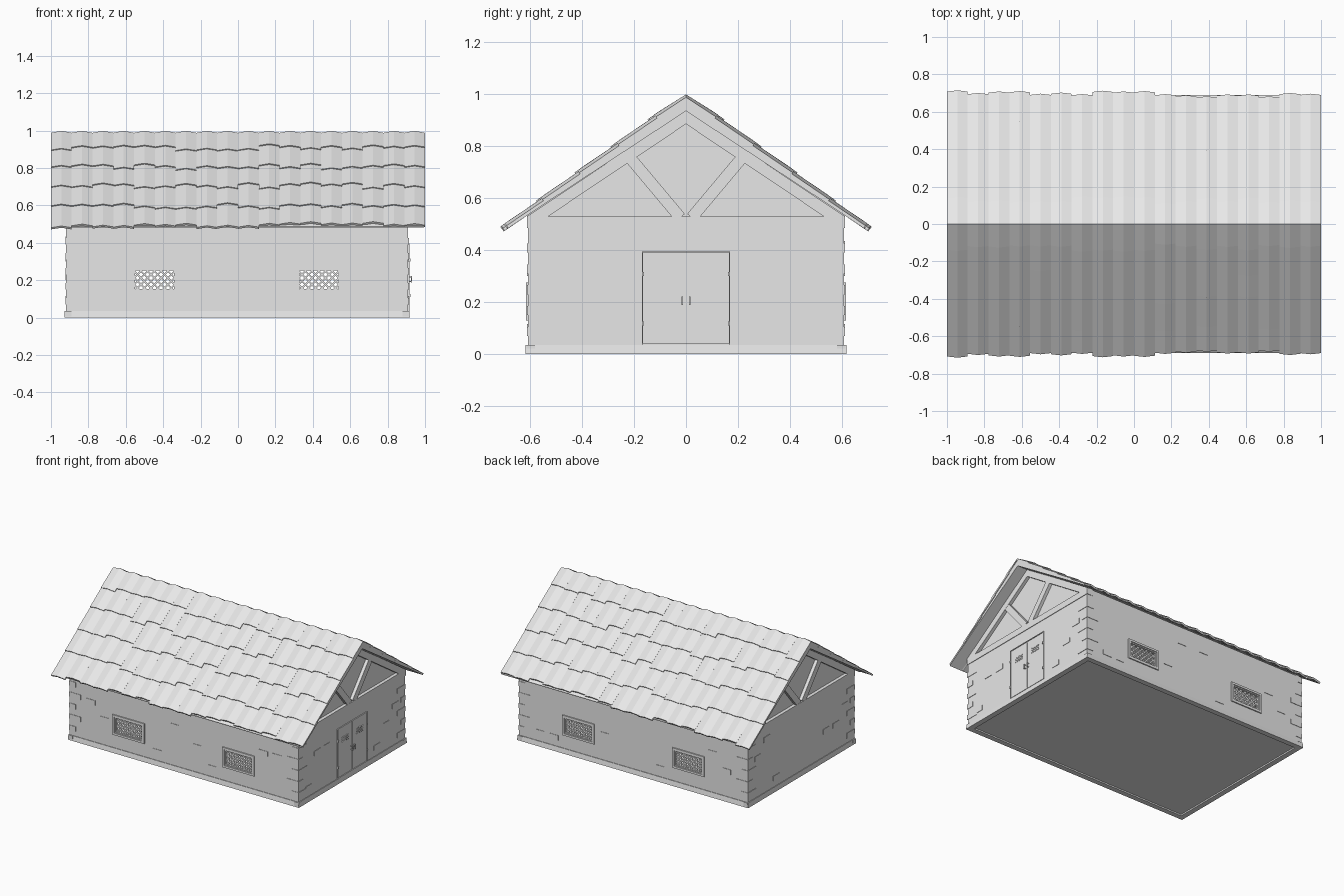
import bpy
import bmesh
import random
from mathutils import Vector

if "Cube" in bpy.data.objects:
    bpy.data.objects.remove(bpy.data.objects["Cube"], do_unlink=True)

random.seed(4)
grey = bpy.data.materials.new("light_grey")
grey.use_nodes = True
grey.diffuse_color = (0.8, 0.8, 0.8, 1)
grey.node_tree.nodes["Principled BSDF"].inputs["Base Color"].default_value = (0.8, 0.8, 0.8, 1)

X0, X1, Y = -0.92, 0.91, 0.608      # wall faces
BEAM = 0.485                        # foot of the gable
WINDOWS = (-0.447, 0.432)
WZ0, WZ1, WW = 0.145, 0.26, 0.1125  # window opening


def prism(bm, pts, axis, a, b):
    """Extrude a 2D outline along x (points are y, z) or y (points are x, z)."""
    def place(p, t):
        return (t, p[0], p[1]) if axis == "x" else (p[0], t, p[1])
    low = [bm.verts.new(place(p, a)) for p in pts]
    high = [bm.verts.new(place(p, b)) for p in pts]
    bm.faces.new(low)
    bm.faces.new(high[::-1])
    for i in range(len(pts)):
        j = (i + 1) % len(pts)
        bm.faces.new((low[i], low[j], high[j], high[i]))


def box(bm, x, y, z):
    prism(bm, [(x[0], z[0]), (x[1], z[0]), (x[1], z[1]), (x[0], z[1])], "y", *y)


def bar(bm, p, q, width, axis, a, b):
    p, q = Vector(p), Vector(q)
    d = (q - p).normalized() * width / 2
    n = Vector((-d.y, d.x))
    prism(bm, [p + n, q + n, q - n, p - n], axis, a, b)


def frame(bm, u, v, w, axis, a, b):
    """Rectangular frame of width w outside the opening u by v."""
    for lo, hi in ((u[0] - w, u[0]), (u[1], u[1] + w)):
        prism(bm, [(lo, v[0] - w), (hi, v[0] - w), (hi, v[1] + w), (lo, v[1] + w)], axis, a, b)
    for lo, hi in ((v[0] - w, v[0]), (v[1], v[1] + w)):
        prism(bm, [(u[0], lo), (u[1], lo), (u[1], hi), (u[0], hi)], axis, a, b)


def lattice(bm, u, v, pitch, width, axis, a, b):
    """Crossing diagonal bars clipped to the opening u by v."""
    w, h = u[1] - u[0], v[1] - v[0]
    for i in range(1, int((w + h) / pitch) + 1):
        c = i * pitch
        s, e = max(0, c - w), min(h, c)
        if e - s > width:
            bar(bm, (u[0] + c - s, v[0] + s), (u[0] + c - e, v[0] + e), width, axis, a, b)
            bar(bm, (u[1] - c + s, v[0] + s), (u[1] - c + e, v[0] + e), width, axis, a, b)


def finish(bm, name, mirror=False):
    bmesh.ops.recalc_face_normals(bm, faces=bm.faces)
    mesh = bpy.data.meshes.new(name)
    bm.to_mesh(mesh)
    bm.free()
    mesh.materials.append(grey)
    ob = bpy.data.objects.new(name, mesh)
    bpy.context.scene.collection.objects.link(ob)
    if mirror:
        mod = ob.modifiers.new("both_sides", "MIRROR")
        mod.use_axis = (False, True, False)
        mod.use_mirror_merge = False
    return ob


# Plinth with a sloped outer face, and floor slab
bm = bmesh.new()
for s in (1, -1):
    prism(bm, [(s * 0.58, 0), (s * 0.618, 0), (s * 0.612, 0.035), (s * 0.58, 0.035)],
          "x", X0 - 0.008, X1 + 0.006)
for x, s in ((X0, -1), (X1, 1)):
    prism(bm, [(x - s * 0.03, 0), (x + s * 0.009, 0), (x + s * 0.004, 0.035), (x - s * 0.03, 0.035)],
          "y", -0.617, 0.617)
finish(bm, "plinth")
bm = bmesh.new()
box(bm, (X0 + 0.02, X1 - 0.02), (-0.59, 0.59), (0.01, 0.03))
finish(bm, "floor")

# Long walls, left open at the windows
bm = bmesh.new()
wy = (Y - 0.03, Y)
box(bm, (X0, X1), wy, (0.01, WZ0))
box(bm, (X0, X1), wy, (WZ1, 0.53))
edges = [X0] + [w + s * WW for w in WINDOWS for s in (-1, 1)] + [X1]
for a, b in zip(edges[::2], edges[1::2]):
    box(bm, (a, b), wy, (WZ0, WZ1))
finish(bm, "long_walls", True)

# Windows: stepped frame and diagonal grille
bm = bmesh.new()
for w in WINDOWS:
    u = (w - WW, w + WW)
    frame(bm, u, (WZ0, WZ1), 0.015, "y", Y - 0.01, Y + 0.008)
    frame(bm, (u[0] + 0.008, u[1] - 0.008), (WZ0 + 0.008, WZ1 - 0.008), 0.008, "y", Y - 0.02, Y + 0.002)
    lattice(bm, u, (WZ0, WZ1), 0.036, 0.009, "y", Y - 0.016, Y - 0.006)
finish(bm, "windows", True)

# End walls, recessed gable panels and truss timbers
for name, x, s in (("right", X1, 1), ("left", X0, -1)):
    bm = bmesh.new()
    box(bm, sorted((x, x - s * 0.03)), (-Y, Y), (0.01, BEAM))
    finish(bm, name + "_end_wall")
    bm = bmesh.new()
    prism(bm, [(-0.61, BEAM), (0.61, BEAM), (0.61, 0.535), (0, 0.94), (-0.61, 0.535)],
          "x", x - s * 0.045, x - s * 0.02)
    finish(bm, name + "_gable_panel")
    bm = bmesh.new()
    a, b = x - s * 0.03, x + s * 0.004
    prism(bm, [(-0.612, BEAM), (0.612, BEAM), (0.612, 0.53), (-0.612, 0.53)], "x", a, b)
    for m in (1, -1):
        prism(bm, [(0, 0.885), (m * 0.53, 0.53), (m * 0.612, 0.53), (0, 0.938)], "x", a, b)
        bar(bm, (m * 0.022, 0.525), (m * 0.215, 0.755), 0.045, "x", a, b - s * 0.001)
    finish(bm, name + "_truss")

# Double door with frame, vents, handles and hinges
bm = bmesh.new()
for m in (1, -1):
    ys = sorted((m * 0.002, m * 0.163))
    box(bm, (X1 - 0.01, X1 + 0.004), ys, (0.042, 0.388))
finish(bm, "door_leaves")
bm = bmesh.new()
frame(bm, (-0.165, 0.165), (0.04, 0.39), 0.005, "x", X1 - 0.01, X1 + 0.007)
finish(bm, "door_frame")
bm = bmesh.new()
for m in (1, -1):
    ys = sorted((m * 0.046, m * 0.118))
    lattice(bm, ys, (0.282, 0.32), 0.018, 0.006, "x", X1, X1 + 0.008)
finish(bm, "door_vents")
bm = bmesh.new()
for m in (1, -1):
    box(bm, (X1 + 0.015, X1 + 0.02), sorted((m * 0.012, m * 0.018)), (0.188, 0.222))
    for z in (0.19, 0.215):
        box(bm, (X1, X1 + 0.016), sorted((m * 0.012, m * 0.018)), (z, z + 0.005))
    for z in (0.11, 0.3):
        box(bm, (X1, X1 + 0.012), sorted((m * 0.162, m * 0.169)), (z, z + 0.015))
finish(bm, "door_handles_and_hinges")

# Slightly raised bricks: at the corners and scattered over the walls
bm = bmesh.new()
OUT = 0.003
for i, z in enumerate((0.07, 0.15, 0.23, 0.31, 0.39)):
    for x, s in ((X0, -1), (X1, 1)):
        for m in (1, -1):
            n, k = (0.09, 0.05) if i % 2 else (0.05, 0.09)
            box(bm, sorted((x + s * OUT, x - s * n)), sorted((m * (Y + OUT), m * (Y - k))), (z, z + 0.035))
for m in (1, -1):
    for x in (-0.75, -0.64, -0.22, -0.08, 0.1, 0.22, 0.63, 0.74):
        z = random.choice((0.08, 0.2, 0.3, 0.4))
        box(bm, (x - 0.035, x + 0.035), sorted((m * (Y - 0.01), m * (Y + OUT))), (z, z + 0.035))
    for x, s in ((X0, -1), (X1, 1)):
        for y in (0.25, 0.36, 0.46):
            z = random.choice((0.08, 0.2, 0.3, 0.4))
            box(bm, sorted((x - s * 0.01, x + s * OUT)), sorted((m * y, m * (y + 0.07))), (z, z + 0.035))
finish(bm, "raised_bricks")

# Roof deck, thinning towards the eaves
bm = bmesh.new()
prism(bm, [(0, 0.935), (0.69, 0.482), (0.69, 0.486), (0, 0.985)], "x", -0.995, 0.995)
finish(bm, "roof_deck", True)

# Overlapping roof tiles with a raised centre line and uneven lower ends
ROWS = (0, 0.12, 0.26, 0.40, 0.55, 0.688)
EAVE = (16, 2, 10, 12, -2, 4, -4, 14, 10, 12, -4, -10, -16, -6, -6, -16, 2, -2)
COLS = len(EAVE)
normal = Vector((0, 0.59, 0.81))


def roof_point(x, y, lift):
    p = Vector((x, y, 0.988 - 0.728 * y))
    if y == 0:
        return p + Vector((0, 0, lift))
    return p + normal * lift


bm = bmesh.new()
step = 2 / COLS
for r in range(5):
    for c in range(COLS):
        top = max(0, ROWS[r] - 0.03)
        slip = EAVE[c] / 1000 if r == 4 else random.uniform(-0.02, 0.02)
        end = ROWS[r + 1] + slip
        x = -1 + c * step
        grid = []
        for y, lift in ((top, 0), (end, 0.007)):
            for under in (0, -0.012):
                grid.append([bm.verts.new(roof_point(x + k * step / 2, y, lift + under + 0.011 * (k == 1)))
                             for k in range(3)])
        t0, b0, t1, b1 = grid
        for p, q in ((t0, t1), (t1, b1), (b1, b0), (b0, t0)):
            for k in range(2):
                bm.faces.new((p[k], p[k + 1], q[k + 1], q[k]))
        for k in (0, 2):
            bm.faces.new((t0[k], t1[k], b1[k], b0[k]))
finish(bm, "roof_tiles", True)
